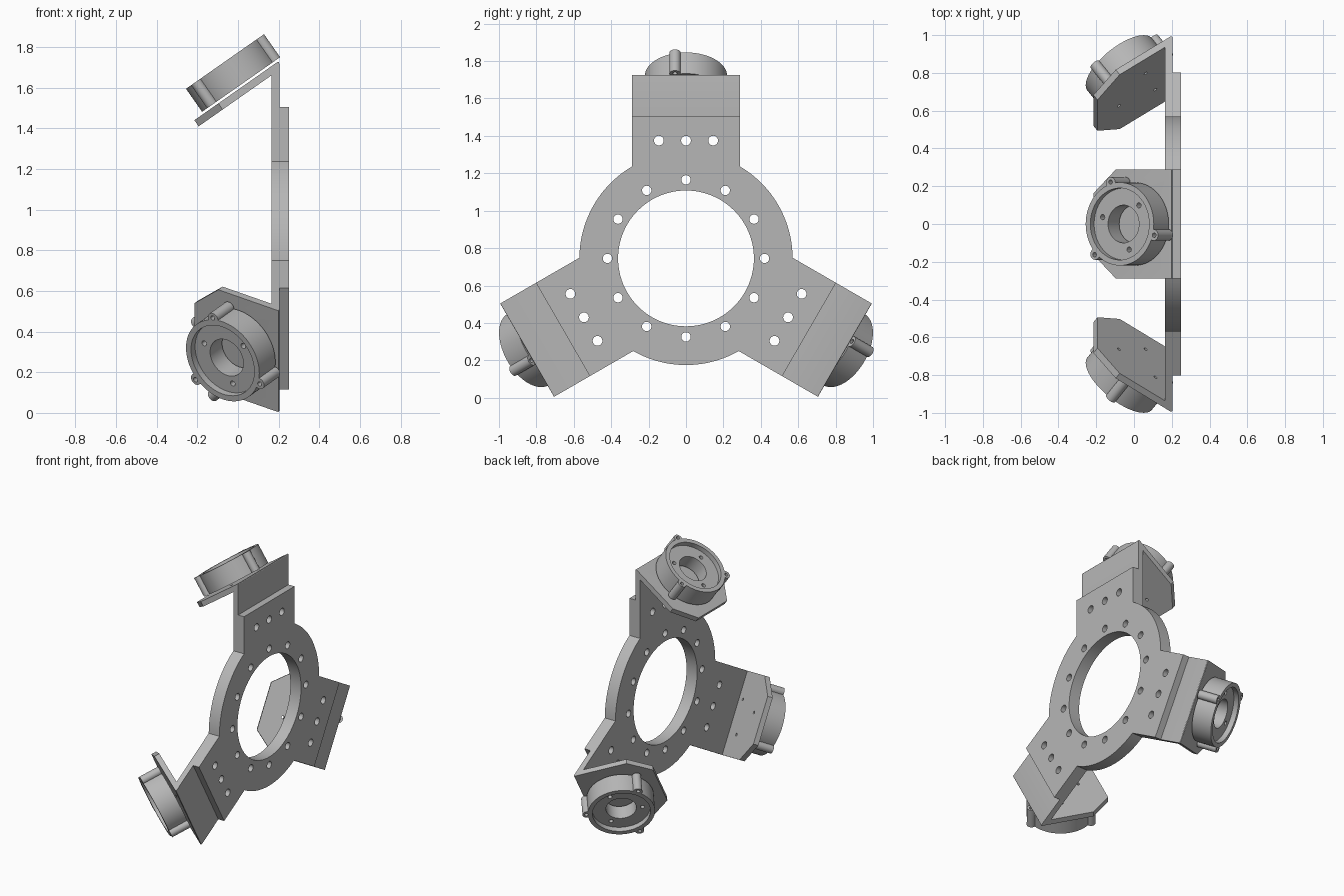
import bpy, bmesh
from math import sin, cos, asin, pi, radians
from mathutils import Matrix, Vector

cube = bpy.data.objects.get("Cube")
if cube:
    bpy.data.objects.remove(cube)

HUB_Z = 0.745      # height of the ring centre
HALF = 0.288       # half width of each arm
STEP = 0.76        # radius where the thick plate ends
TIP = 0.987        # radius of the bracket bend
THIN = 0.037       # bracket sheet thickness
BACK, MID, FACE = 0.165, 0.203, 0.25
CENTRE = -0.235    # housing centre along the flap
GAP, RIM = 0.012, 0.15

# Flap frame: local x runs towards the bend, y across, z outwards
FLAP = Matrix.Translation((MID, 0, TIP)) @ Matrix.Rotation(radians(-35), 4, 'Y')
SCREWS = [45, 165, 285]
LUGS = [105, 225, 345]

grey = bpy.data.materials.new("mid grey")
grey.use_nodes = True
grey.diffuse_color = (0.47, 0.47, 0.47, 1)
grey.node_tree.nodes["Principled BSDF"].inputs["Base Color"].default_value = grey.diffuse_color


def add_object(name, data):
    obj = bpy.data.objects.new(name, data)
    bpy.context.collection.objects.link(obj)
    return obj


def mesh_object(name, bm):
    bmesh.ops.recalc_face_normals(bm, faces=bm.faces)
    mesh = bpy.data.meshes.new(name)
    bm.to_mesh(mesh)
    bm.free()
    return add_object(name, mesh)


def bake(obj):
    """Evaluated mesh of an object, with curves and modifiers applied."""
    bpy.context.view_layer.update()
    deps = bpy.context.evaluated_depsgraph_get()
    return bpy.data.meshes.new_from_object(obj.evaluated_get(deps))


def smooth(obj):
    obj.data.materials.clear()
    obj.data.materials.append(grey)
    bpy.ops.object.select_all(action='DESELECT')
    obj.select_set(True)
    bpy.context.view_layer.objects.active = obj
    bpy.ops.object.shade_smooth_by_angle(angle=radians(30))


def cylinders(name, items, segments=32):
    """Upright cylinders in the flap frame: (x, y, radius, bottom, top)."""
    bm = bmesh.new()
    for x, y, r, low, high in items:
        place = FLAP @ Matrix.Translation((x, y, (low + high) / 2))
        bmesh.ops.create_cone(bm, cap_ends=True, segments=segments, radius1=r,
                              radius2=r, depth=high - low, matrix=place)
    return mesh_object(name, bm)


def combine(obj, tool, operation):
    mod = obj.modifiers.new("boolean", 'BOOLEAN')
    mod.object, mod.operation, mod.solver = tool, operation, 'EXACT'
    mesh = bake(obj)
    obj.modifiers.clear()
    obj.data = mesh
    bpy.data.objects.remove(tool)


def around(radius, angles):
    return [(CENTRE + radius * cos(radians(a)), radius * sin(radians(a))) for a in angles]


# Ring plate: flat outline with round holes, extruded
def circle(cx, cy, r, n):
    return [(cx + r * cos(2 * pi * i / n), cy + r * sin(2 * pi * i / n)) for i in range(n)]


OUTER = 0.57
notch = asin(HALF / OUTER)
outline, loops = [], []
for k in range(3):
    a = pi / 2 + k * 2 * pi / 3
    d, t = Vector((cos(a), sin(a))), Vector((-sin(a), cos(a)))
    outline += [d * STEP - t * HALF, d * STEP + t * HALF]
    sweep = 2 * pi / 3 - 2 * notch
    for i in range(25):
        b = a + notch + sweep * i / 24
        outline.append(Vector((cos(b), sin(b))) * OUTER)
    for off in (-0.145, 0, 0.145):
        loops.append(circle(*(d * 0.63 + t * off), 0.026, 24))
for k in range(12):
    loops.append(circle(0.42 * cos(k * pi / 6), 0.42 * sin(k * pi / 6), 0.025, 24))
loops += [outline, circle(0, 0, 0.363, 96)]

curve = bpy.data.curves.new("plate_outline", 'CURVE')
curve.dimensions, curve.fill_mode = '2D', 'BOTH'
curve.extrude = (FACE - BACK) / 2
for pts in loops:
    spline = curve.splines.new('POLY')
    spline.points.add(len(pts) - 1)
    for point, (px, py) in zip(spline.points, pts):
        point.co = (px, py, 0, 1)
    spline.use_cyclic_u = True
source = add_object("plate_outline", curve)
plate_mesh = bake(source)
bpy.data.objects.remove(source)
to_side = Matrix(((0, 0, 1, (FACE + BACK) / 2), (1, 0, 0, 0), (0, 1, 0, HUB_Z), (0, 0, 0, 1)))
bm = bmesh.new()
bm.from_mesh(plate_mesh)
bmesh.ops.remove_doubles(bm, verts=bm.verts, dist=0.0001)
bm.transform(to_side)
smooth(mesh_object("ring_plate", bm))

# Bent bracket: side profile extruded across the arm
end_out = FLAP @ Vector((-0.51, 0, 0))
end_in = FLAP @ Vector((-0.51, 0, -THIN))
to_bend = FLAP.to_3x3() @ Vector((1, 0, 0))
inner = end_in + to_bend * ((BACK - end_in.x) / to_bend.x)
profile = [(MID, STEP), (MID, TIP), (end_out.x, end_out.z),
           (end_in.x, end_in.z), (BACK, inner.z), (BACK, STEP)]
bm = bmesh.new()
face = bm.faces.new([bm.verts.new((x, -HALF, z)) for x, z in profile])
swept = bmesh.ops.extrude_face_region(bm, geom=[face])["geom"]
bmesh.ops.translate(bm, vec=(0, 2 * HALF, 0),
                    verts=[v for v in swept if isinstance(v, bmesh.types.BMVert)])
bend = [e for e in bm.edges if all(abs(v.co.z - TIP) < 0.001 for v in e.verts)]
bmesh.ops.bevel(bm, geom=bend, offset=0.014, segments=4, profile=0.5, affect='EDGES')
for side in (-1, 1):   # clipped flap corners
    bmesh.ops.bisect_plane(bm, geom=bm.verts[:] + bm.edges[:] + bm.faces[:],
                           plane_co=FLAP @ Vector((-0.366, side * HALF, 0)),
                           plane_no=FLAP.to_3x3() @ Vector((-0.125, side * 0.144, 0)),
                           clear_outer=True)
    bmesh.ops.holes_fill(bm, edges=[e for e in bm.edges if e.is_boundary])
bracket = mesh_object("bracket_1", bm)
combine(bracket, cylinders("drill", [(x, y, 0.01, -0.1, 0.005) for x, y in around(0.14, SCREWS)], 16),
        'DIFFERENCE')
smooth(bracket)

# Round housing: drum with three lugs, shallow recess, bore and screw holes
housing = cylinders("housing_1", [(CENTRE, 0, 0.22, GAP, RIM)], 72)
combine(housing, cylinders("lugs", [(x, y, 0.03, GAP, RIM) for x, y in around(0.226, LUGS)], 24),
        'UNION')
combine(housing, cylinders("recess", [(CENTRE, 0, 0.19, RIM - 0.035, RIM + 0.1)], 72), 'DIFFERENCE')
combine(housing, cylinders("bore", [(CENTRE, 0, 0.1, -0.1, 0.3)], 48), 'DIFFERENCE')
holes = [(x, y, 0.014, -0.1, 0.3) for x, y in around(0.14, SCREWS)]
holes += [(x, y, 0.012, -0.1, 0.3) for x, y in around(0.23, LUGS)]
combine(housing, cylinders("drill", holes, 16), 'DIFFERENCE')
smooth(housing)

# Repeat the bracket and housing around the ring
for part in (bracket, housing):
    base = part.name[:-2]
    for k in range(3):
        obj = part if k == 0 else add_object(f"{base}_{k + 1}", part.data)
        obj.matrix_world = Matrix.Translation((0, 0, HUB_Z)) @ Matrix.Rotation(k * 2 * pi / 3, 4, 'X')
